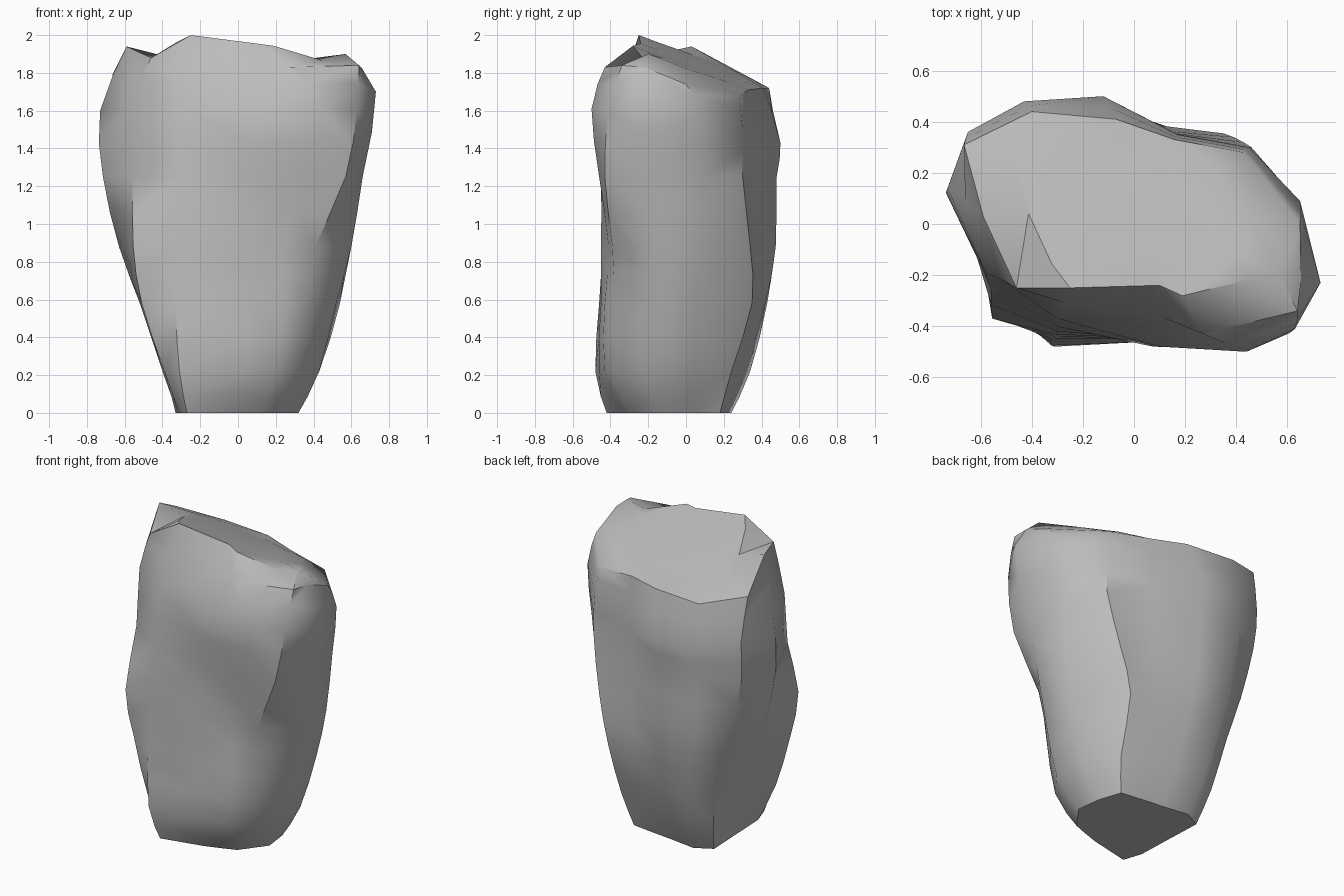
import bpy
import bmesh
import math

cube = bpy.data.objects.get("Cube")
if cube:
    bpy.data.objects.remove(cube, do_unlink=True)

SIDES = 13      # corners in every cross-section
STEPS = 2       # rows of faces between neighbouring sections


def section(height, outline):
    """Level slice of the rock."""
    return [(x, y, height) for x, y in outline]


# Slices run anticlockwise from the front right ridge
foot = section(0, [
    (.2, -.29), (.32, -.13), (.3, .03), (.25, .18), (.1, .2), (-.04, .215),
    (-.22, .24), (-.33, .18), (-.32, -.05), (-.31, -.3), (-.27, -.42),
    (0, -.36), (.12, -.32)])
ankle = section(.22, [
    (.3, -.37), (.43, -.2), (.43, .03), (.3, .24), (.13, .28), (-.05, .31),
    (-.25, .34), (-.38, .26), (-.4, .06), (-.39, -.37), (-.31, -.48),
    (.03, -.46), (.2, -.43)])
waist = section(.58, [
    (.36, -.38), (.52, -.2), (.54, .04), (.32, .35), (.12, .38), (-.08, .42),
    (-.32, .43), (-.46, .31), (-.52, .08), (-.51, -.35), (-.33, -.46),
    (.05, -.45), (.25, -.43)])
belly = section(.88, [
    (.41, -.39), (.6, -.18), (.59, .07), (.39, .34), (.14, .37), (-.1, .475),
    (-.38, .465), (-.55, .33), (-.63, .08), (-.555, -.37), (-.31, -.44),
    (.05, -.45), (.25, -.41)])
chest = section(1.25, [
    (.57, -.43), (.66, -.2), (.62, .09), (.46, .3), (.16, .355), (-.12, .48),
    (-.42, .465), (-.64, .34), (-.715, .09), (-.56, -.25), (-.3, -.42),
    (.05, -.45), (.37, -.46)])
# Widest part, where the heights begin to vary
shoulder = [
    (.63, -.41, 1.6), (.73, -.23, 1.7), (.65, .09, 1.57), (.45, .3, 1.5),
    (.17, .35, 1.48), (-.12, .5, 1.43), (-.43, .48, 1.45), (-.65, .36, 1.5),
    (-.73, .14, 1.6), (-.58, -.19, 1.6), (-.3, -.37, 1.62), (.1, -.48, 1.6),
    (.44, -.5, 1.61)]
# Uneven rim of the sloping top
rim = [
    (.64, -.34, 1.84), (.57, -.2, 1.9), (.65, 0, 1.74), (.43, .28, 1.68),
    (.16, .33, 1.71), (-.07, .41, 1.72), (-.4, .44, 1.72), (-.665, .31, 1.79),
    (-.59, .03, 1.94), (-.46, -.25, 1.88), (-.25, -.25, 2.0), (.1, -.24, 1.955),
    (.27, -.43, 1.83)]
slices = [foot, ankle, waist, belly, chest, shoulder, rim]


def spline(a, b, c, d, t):
    """Smooth blend from b to c, guided by the neighbours a and d."""
    return tuple(q + t / 2 * (r - p + t * (2 * p - 5 * q + 4 * r - s
                                           + t * (3 * (q - r) + s - p)))
                 for p, q, r, s in zip(a, b, c, d))


def crown_point(x, y):
    """Rim point drawn inward onto the crown, which falls to back and right."""
    x, y = x * .7, y * .7 + .02
    return x, y, min(1.87 - .1 * x - .4 * y, 2 - .3 * x)


# Extra rows follow each upright ridge between the slices
rows = []
last = len(slices) - 1
for i in range(last):
    around = [slices[max(0, min(last, i + k))] for k in (-1, 0, 1, 2)]
    for step in range(STEPS):
        rows.append([spline(*corner, step / STEPS) for corner in zip(*around)])
rows.append(rim)
rows.append([crown_point(x, y) for x, y, z in rim])

# Rock walls, flat underside and broad crown
bm = bmesh.new()
loops = [[bm.verts.new(p) for p in row] for row in rows]
for low, high in zip(loops, loops[1:]):
    for i in range(SIDES):
        j = (i + 1) % SIDES
        bm.faces.new((low[i], low[j], high[j], high[i]))
walls = list(bm.faces)
bm.faces.new(list(reversed(loops[0])))
bm.faces.new(loops[-1])
bmesh.ops.triangulate(bm, faces=walls, quad_method='SHORT_EDGE')
bmesh.ops.recalc_face_normals(bm, faces=bm.faces)

mesh = bpy.data.meshes.new("rock")
bm.to_mesh(mesh)
bm.free()
rock = bpy.data.objects.new("rock", mesh)
bpy.context.collection.objects.link(rock)

# Plain grey stone
stone = bpy.data.materials.new("grey_stone")
stone.use_nodes = True
grey = (.5, .5, .5, 1)
stone.diffuse_color = grey
stone.node_tree.nodes["Principled BSDF"].inputs["Base Color"].default_value = grey
mesh.materials.append(stone)

# Soft faces with crisp ridges
bpy.ops.object.select_all(action='DESELECT')
rock.select_set(True)
bpy.context.view_layer.objects.active = rock
bpy.ops.object.shade_smooth_by_angle(angle=math.radians(40))
